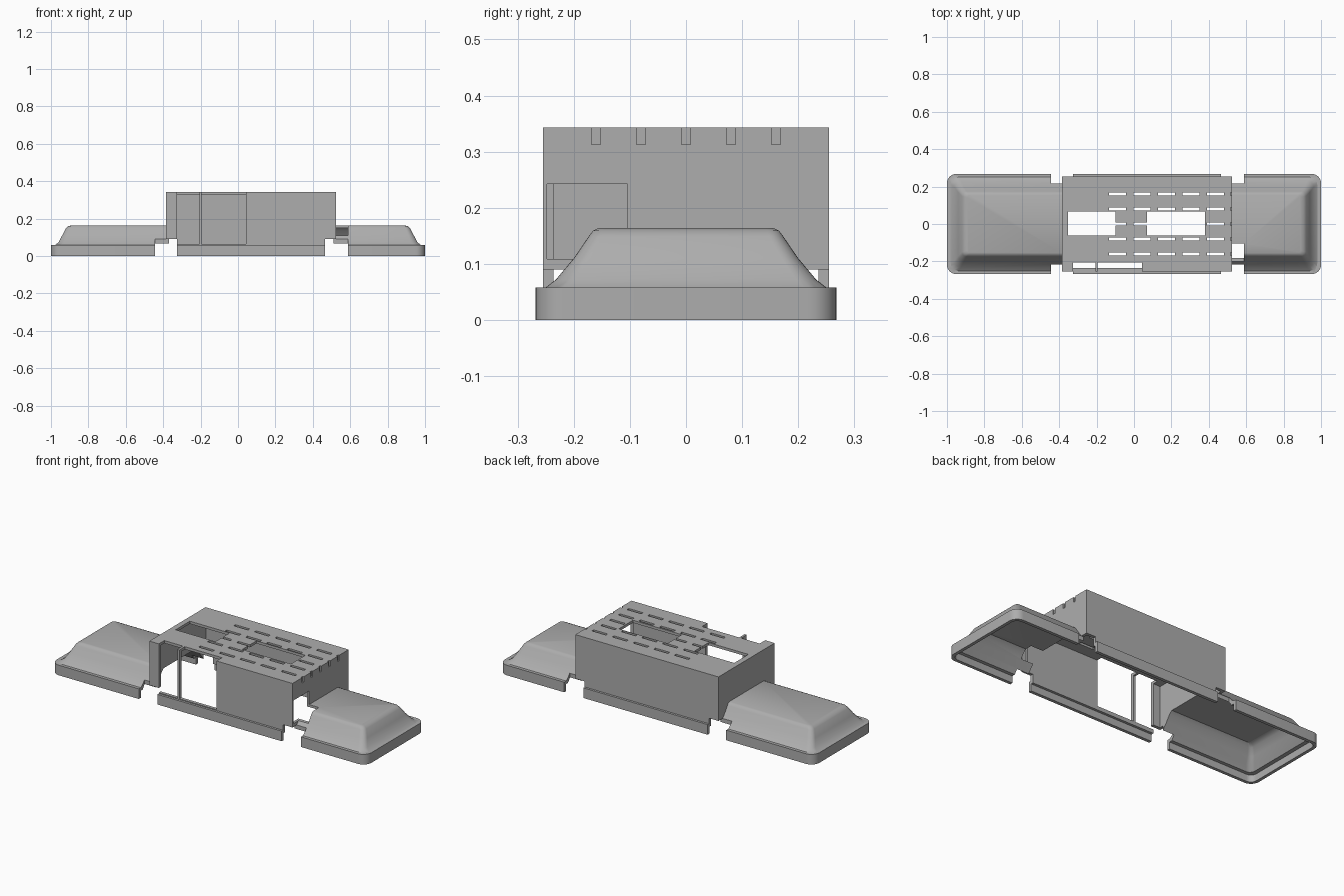
import bpy, bmesh, math

cube = bpy.data.objects.get("Cube")
if cube:
    bpy.data.objects.remove(cube, do_unlink=True)

grey = bpy.data.materials.new("plain grey")
grey.use_nodes = True
colour = (0.42, 0.42, 0.42, 1)
grey.diffuse_color = colour
grey.node_tree.nodes["Principled BSDF"].inputs["Base Color"].default_value = colour


def finish(name, bm):
    bmesh.ops.recalc_face_normals(bm, faces=bm.faces)
    mesh = bpy.data.meshes.new(name)
    bm.to_mesh(mesh)
    bm.free()
    mesh.materials.append(grey)
    ob = bpy.data.objects.new(name, mesh)
    bpy.context.collection.objects.link(ob)
    return ob


def loft(name, rings, steps=6):
    """Stack of rounded rectangles: (z, half length, half width, corner radius)."""
    bm = bmesh.new()
    loops = []
    for z, hx, hy, r in rings:
        loop = []
        for q, (sx, sy) in enumerate(((1, 1), (-1, 1), (-1, -1), (1, -1))):
            for i in range(steps + 1):
                a = (q + i / steps) * math.pi / 2
                loop.append(bm.verts.new((sx * (hx - r) + r * math.cos(a),
                                          sy * (hy - r) + r * math.sin(a), z)))
        loops.append(loop)
    n = len(loops[0])
    for lo, hi in zip(loops, loops[1:]):
        for i in range(n):
            j = (i + 1) % n
            bm.faces.new((lo[i], lo[j], hi[j], hi[i]))
    bm.faces.new(loops[0][::-1])
    bm.faces.new(loops[-1])
    return finish(name, bm)


def box(name, x0, x1, y0, y1, z0, z1):
    bm = bmesh.new()
    bmesh.ops.create_cube(bm, size=1)
    for v in bm.verts:
        v.co.x = x1 if v.co.x > 0 else x0
        v.co.y = y1 if v.co.y > 0 else y0
        v.co.z = z1 if v.co.z > 0 else z0
    return finish(name, bm)


def combine(target, tool, operation):
    mod = target.modifiers.new("combine", 'BOOLEAN')
    mod.operation = operation
    mod.solver = 'EXACT'
    mod.object = tool
    bpy.context.view_layer.objects.active = target
    bpy.ops.object.modifier_apply(modifier=mod.name)
    bpy.data.objects.remove(tool, do_unlink=True)


def cut(*bounds):
    combine(shell, box("cutter", *bounds), 'DIFFERENCE')


# Outer form: straight skirt, sloped cover and central housing
shell = loft("enclosure_shell", [(0, 1, .268, .05), (.058, 1, .268, .05)])
cover = loft("sloped_cover", [
    (.03, .981, .252, .04), (.058, .98, .25, .04), (.072, .96, .232, .035),
    (.11, .94, .2, .03), (.148, .92, .174, .025), (.159, .908, .166, .02),
    (.164, .89, .155, .015)])
combine(shell, cover, 'UNION')
combine(shell, box("housing", -.385, .525, -.255, .255, .03, .343), 'UNION')

# Hollow underside with a stepped rim
cavity = loft("cover_cavity", [
    (-.1, .982, .25, .035), (.04, .982, .25, .035), (.041, .96, .232, .03),
    (.07, .942, .212, .03), (.1, .925, .187, .025), (.136, .905, .163, .02),
    (.15, .88, .145, .012)])
combine(shell, cavity, 'DIFFERENCE')
cut(-.37, .51, -.2365, .2365, -.1, .328)

# Side notches in the skirt under the housing ends
for x0, x1 in ((-.443, -.325), (.465, .587)):
    for y0, y1 in ((-.4, -.215), (.215, .4)):
        cut(x0, x1, y0, y1, -.2, .09)

# Front window, open up through the roof, with a slim post left between
for x0, x1 in ((-.325, -.207), (-.194, .042)):
    cut(x0, x1, -.3, -.205, .063, .5)

# Corner opening through the end wall and cover
cut(.5, .587, -.248, -.104, .109, .242)

# Large roof openings
cut(-.353, -.1, -.062, .067, .3, .5)
cut(.07, .38, -.062, .067, .3, .5)

# Vent slots in the roof and matching notches on the end wall
for row in range(-2, 3):
    y = row * .08
    for col in range(5):
        x = -.133 + col * .131
        cut(x, x + .09, y - .008, y + .008, .3, .5)
    cut(.517, .6, y - .008, y + .008, .313, .5)

# Smooth the curved cover, keep hard edges
bpy.ops.object.select_all(action='DESELECT')
shell.select_set(True)
bpy.context.view_layer.objects.active = shell
bpy.ops.object.shade_smooth_by_angle(angle=math.radians(30))
